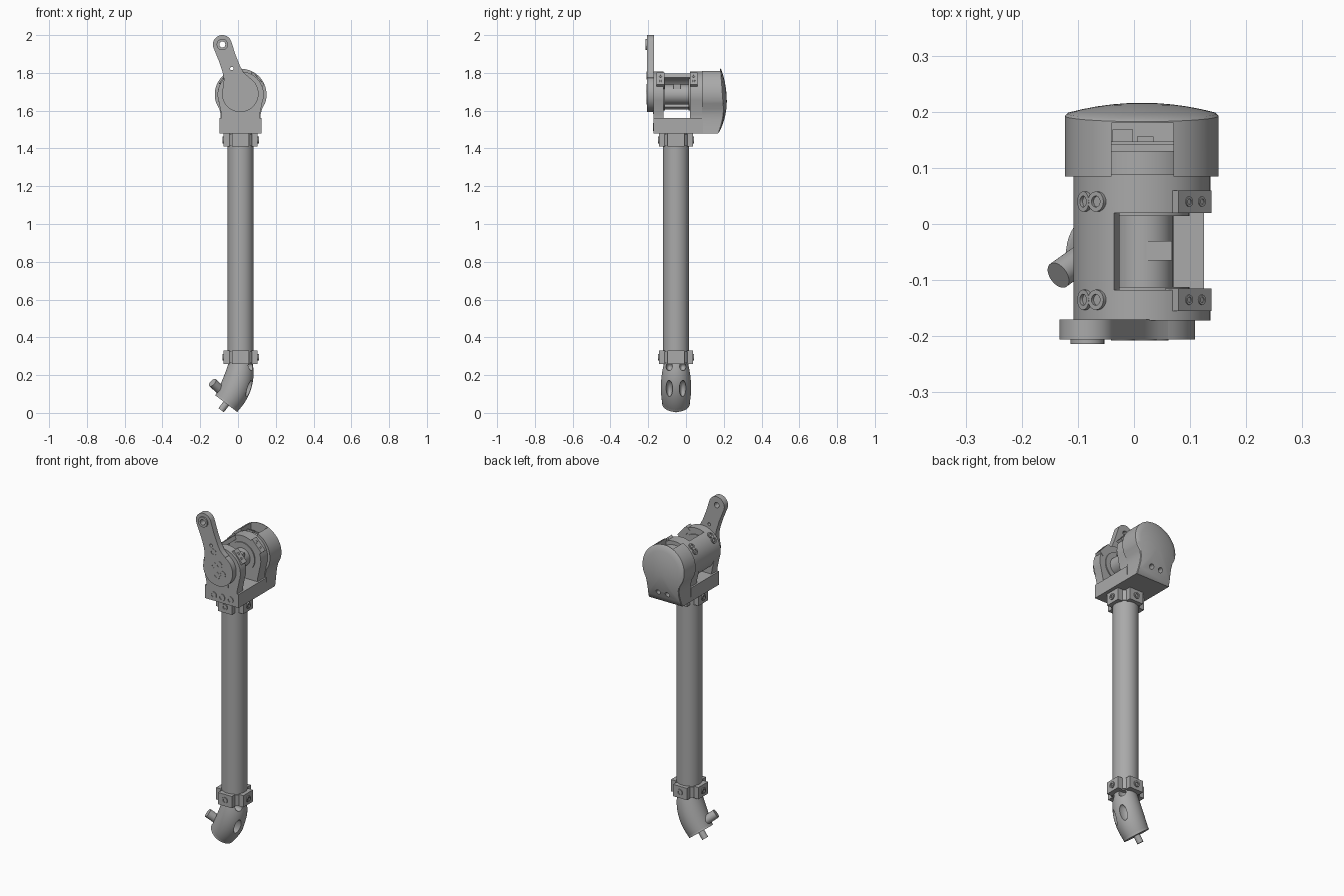
import bpy, bmesh
from math import pi, sin, cos, sqrt, radians
from mathutils import Vector

if "Cube" in bpy.data.objects:
    bpy.data.objects.remove(bpy.data.objects["Cube"])

GREY = (0.4, 0.4, 0.4, 1)
mat = bpy.data.materials.new("plain_grey")
mat.use_nodes = True
mat.diffuse_color = GREY
mat.node_tree.nodes["Principled BSDF"].inputs["Base Color"].default_value = GREY

CX, TY, HZ = 0.014, -0.053, 1.685   # tube axis x and y, joint height
SIDES = 40


def finish(name, bm):
    bmesh.ops.remove_doubles(bm, verts=bm.verts, dist=1e-5)
    bmesh.ops.recalc_face_normals(bm, faces=bm.faces)
    me = bpy.data.meshes.new(name)
    bm.to_mesh(me)
    bm.free()
    me.materials.append(mat)
    ob = bpy.data.objects.new(name, me)
    bpy.context.collection.objects.link(ob)
    smooth(ob)
    return ob


def smooth(ob):
    bpy.ops.object.select_all(action='DESELECT')
    ob.select_set(True)
    bpy.context.view_layer.objects.active = ob
    bpy.ops.object.shade_smooth_by_angle(angle=radians(32))


def loft(name, rings, caps=True):
    """Skin a list of equal-length point rings."""
    bm = bmesh.new()
    vs = [[bm.verts.new(p) for p in ring] for ring in rings]
    n = len(vs[0])
    for a, b in zip(vs, vs[1:]):
        for i in range(n):
            j = (i + 1) % n
            bm.faces.new((a[i], a[j], b[j], b[i]))
    if caps:
        bm.faces.new(vs[0])
        bm.faces.new(vs[-1])
    return finish(name, bm)


def prism(name, outline, y0, y1):
    return loft(name, [[(x, y, z) for x, z in outline] for y in (y0, y1)])


def lathe(name, origin, axis, profile, sides=SIDES):
    """Spin (radius, height) points about an axis."""
    axis = Vector(axis).normalized()
    u = axis.orthogonal().normalized()
    v = axis.cross(u)
    angles = [2 * pi * i / sides for i in range(sides)]
    return loft(name, [[Vector(origin) + axis * h + (u * cos(a) + v * sin(a)) * r
                        for a in angles] for r, h in profile], False)


def rod(name, origin, axis, r, h):
    return lathe(name, origin, axis, [(0, 0), (r, 0), (r, h), (0, h)])


def screw(origin, axis, r=0.02):
    return lathe("screw", origin, axis, [(0, -.01), (r, -.01), (r, .006), (r * .55, .006),
                                         (r * .55, 0), (0, 0)], 20)


def box(name, lo, hi):
    (a, b, c), (d, e, f) = lo, hi
    return loft(name, [[(a, b, z), (d, b, z), (d, e, z), (a, e, z)] for z in (c, f)])


def cut(ob, cutter):
    mod = ob.modifiers.new("cut", 'BOOLEAN')
    mod.operation, mod.object, mod.solver = 'DIFFERENCE', cutter, 'EXACT'
    bpy.ops.object.select_all(action='DESELECT')
    ob.select_set(True)
    bpy.context.view_layer.objects.active = ob
    bpy.ops.object.modifier_apply(modifier=mod.name)
    bpy.data.objects.remove(cutter)
    smooth(ob)


def arc(cx, cz, r, a0, a1, n):
    return [(cx + r * cos(radians(a0 + (a1 - a0) * i / n)),
             cz + r * sin(radians(a0 + (a1 - a0) * i / n))) for i in range(n + 1)]


def head_outline(r, neck):
    """Round head on a waisted foot, shared by arms and cover."""
    side = [(.111, 1.48), (.108, 1.51), (neck, 1.55), (neck + .001, 1.58), (neck + .008, 1.61)]
    right = [(CX + w, z) for w, z in side]
    left = [(CX - w, z) for w, z in reversed(side)]
    return right + arc(CX, HZ, r, -20, 200, 36) + left


# Leg tube and its two four-lug clamps
rod("leg_tube", (CX, TY, .26), (0, 0, 1), .069, 1.22)
for z in (.26, 1.41):
    rod("clamp_ring", (CX, TY, z + .004), (0, 0, 1), .075, .062)
    for k in range(4):
        d = Vector((cos(k * pi / 2), sin(k * pi / 2), 0))
        t = Vector((-d.y, d.x, 0))
        c = Vector((CX, TY, z))
        base = [c + d * a + t * b for a, b in ((.058, -.045), (.09, -.045), (.09, .045), (.058, .045))]
        loft("clamp_lug", [base, [p + Vector((0, 0, .07)) for p in base]])
        screw(c + d * .09 + Vector((0, 0, .035)), d, .018)

# Bracket: base, two arms and the half shell around the motor
box("bracket_base", (CX - .111, -.172, 1.48), (CX + .111, .09, 1.56))
for name, y0, y1 in (("front_arm", -.172, -.118), ("rear_arm", .02, .088)):
    prism(name, head_outline(.122, .1), y0, y1)
prism("motor_shell", arc(CX, HZ, .122, 114, 221, 24) + arc(CX, HZ, .098, 221, 114, 24), -.13, .03)
rod("motor", (CX + .003, -.13, HZ), (0, 1, 0), .053, .16)
box("motor_terminal", (.022, -.065, HZ + .03), (.068, -.03, HZ + .055))
for y in (-.118, .014):
    rod("motor_flange", (CX, y, HZ), (0, 1, 0), .085, .006)

# Screws on the upper left, slanted clips on the upper right
for y in (-.135, .04):
    for a in (radians(145), radians(130)):
        d = Vector((cos(a), 0, sin(a)))
        screw(Vector((CX, y, HZ)) + d * .122, d, .018)
    a = radians(42)
    d, t = Vector((cos(a), 0, sin(a))), Vector((-sin(a), 0, cos(a)))
    c = Vector((CX, y, HZ))
    base = [c + d * p + t * q for p, q in ((.095, -.044), (.128, -.044), (.128, .044), (.095, .044))]
    loft("clip", [[p + Vector((0, s, 0)) for p in base] for s in (-.02, .02)])
    for q in (-.017, .017):
        screw(c + d * .124 + t * q, d, .009)

# Rear cover with a domed back and a notch over the electronics
outline = head_outline(.137, .105)
MZ, R = 1.65, .5


def dome(x, z):
    return .216 - R + sqrt(R * R - (x - CX) ** 2 - (z - MZ) ** 2)


rings = [[(CX, .085, MZ)] * len(outline), [(x, .085, z) for x, z in outline]]
for s in (1, .97, .8, .6, .4, .2, 0):
    ring = [(CX + (x - CX) * s, MZ + (z - MZ) * s) for x, z in outline]
    rings.append([(x, dome(x, z) - (.003 if s == 1 else 0), z) for x, z in ring])
cover = loft("rear_cover", rings, False)
cut(cover, box("notch_cutter", (-.04, .07, 1.73), (.07, .18, 1.9)))
box("circuit_board", (-.04, .142, 1.72), (.07, .147, 1.785))
box("board_connector", (-.038, .147, 1.72), (-.002, .168, 1.775))
box("board_chip", (.005, .147, 1.72), (.035, .156, 1.77))
rod("encoder_housing", (CX, .085, HZ), (0, 1, 0), .1, .045)
for x in (-.03, .03):
    cut(cover, rod("hole_cutter", (CX + x, .16, 1.54), (0, 1, 0), .014, .1))

# Front lever: disc, waist and rounded eye
PX, PZ, REACH = .012, 1.69, .277
U, N = Vector((-.343, .939)), Vector((.939, .343))
flare = [(.064, .075), (.082, .064), (.105, .054), (.14, .049), (.2, .047)]
local = [(-w, d) for d, w in reversed(flare)] + arc(0, 0, .097, 140, 400, 40) \
    + [(w, d) for d, w in flare] + arc(0, REACH, .05, 0, 180, 24)
lever = prism("lever", [(PX + N.x * s + U.x * d, PZ + N.y * s + U.y * d) for s, d in local],
              -.206, -.17)
EX, EZ = PX + U.x * REACH, PZ + U.y * REACH
cut(lever, rod("eye_cutter", (EX, -.25, EZ), (0, 1, 0), .016, .1))
cut(lever, rod("pin_cutter", (-.033, -.25, 1.823), (0, 1, 0), .009, .1))
lathe("lever_bush", (EX, -.19, EZ), (0, -1, 0),
      [(.016, 0), (.03, 0), (.03, .024), (.016, .024), (.016, 0)])
for x, z in ((-.02, 1.786), (.019, 1.72), (-.013, 1.706), (.041, 1.669), (.004, 1.654)):
    screw((x, -.202, z), (0, -1, 0), .021)
for x in (-.055, 0, .055):
    screw((CX + x, -.17, 1.513), (0, -1, 0), .021)
for x in (-.035, .035):
    box("arm_tab", (CX + x - .01, -.176, 1.582), (CX + x + .01, -.17, 1.6))

# Elbow foot, swept along a bend
A, B, C = Vector((CX, TY, .27)), Vector((CX, TY, .15)), Vector((-.062, TY, .05))
END = (C - B).normalized()
STEPS = 20
rings = []
for i in range(STEPS + 1):
    t = i / STEPS
    p = A * (1 - t) ** 2 + B * 2 * t * (1 - t) + C * t * t
    tan = ((B - A) * (1 - t) + (C - B) * t).normalized()
    side = Vector((0, 1, 0))
    up = side.cross(tan)
    r = .062 + .06 * t - .05 * t * t
    rings.append([p + (side * cos(2 * pi * k / SIDES) + up * sin(2 * pi * k / SIDES)) * r
                  for k in range(SIDES)])
elbow = loft("elbow_foot", rings)
for y in (-.035, .035):
    for x, z, long in ((.056, .13, .045), (.06, .245, .022)):
        bm = bmesh.new()
        bmesh.ops.create_uvsphere(bm, u_segments=24, v_segments=14, radius=1)
        slot = finish("slot_cutter", bm)
        slot.scale = (.035, .018, long)
        slot.rotation_euler.y = .4 if z < .2 else 0
        slot.location = (x, TY + y, z)
        bpy.context.view_layer.update()
        cut(elbow, slot)
rod("foot_cap", C - END * .03, END, .0735, .031)
rod("foot_stud", C, END, .018, .045)
rod("side_peg", (-.07, -.045, .10), (-.7, -.5, .65), .025, .1)
